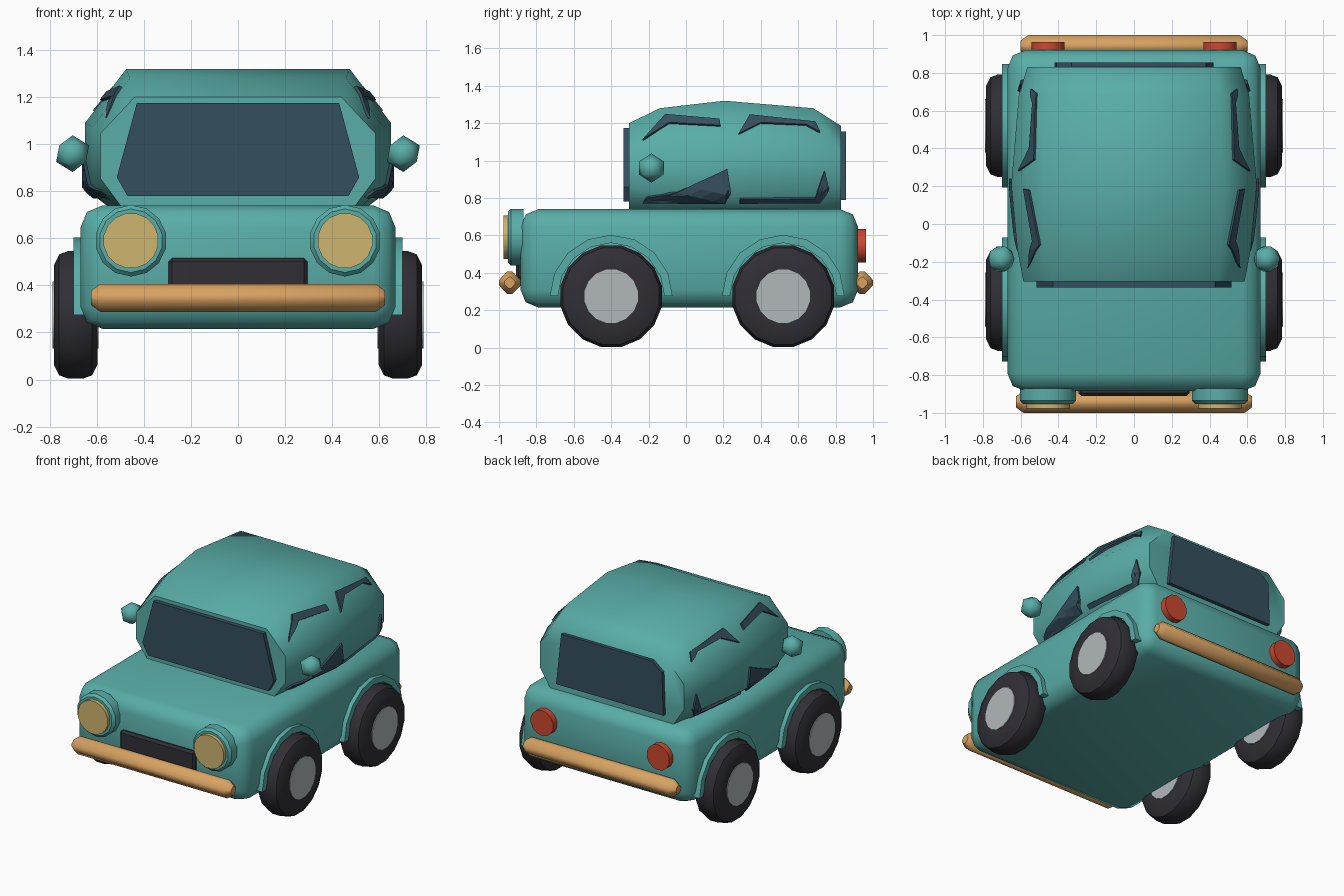
import bpy, bmesh, math
from mathutils import Vector, Matrix
from mathutils.bvhtree import BVHTree

if "Cube" in bpy.data.objects:
    bpy.data.objects.remove(bpy.data.objects["Cube"])


def colour(name, r, g, b):
    m = bpy.data.materials.new(name)
    m.diffuse_color = (r, g, b, 1)
    m.use_nodes = True
    m.node_tree.nodes["Principled BSDF"].inputs["Base Color"].default_value = m.diffuse_color
    return m


TEAL = colour("teal_paint", 0.10, 0.42, 0.39)
GLASS = colour("dark_glass", 0.036, 0.078, 0.112)
RUBBER = colour("rubber", 0.030, 0.028, 0.036)
STEEL = colour("hub_grey", 0.44, 0.48, 0.50)
GOLD = colour("bumper_gold", 0.68, 0.36, 0.12)
LAMP = colour("lamp_yellow", 0.62, 0.46, 0.16)
RED = colour("tail_red", 0.60, 0.065, 0.03)


def finish(bm, name, mat, angle=None):
    bmesh.ops.recalc_face_normals(bm, faces=bm.faces)
    me = bpy.data.meshes.new(name)
    bm.to_mesh(me)
    bm.free()
    ob = bpy.data.objects.new(name, me)
    bpy.context.collection.objects.link(ob)
    me.materials.append(mat)
    if angle:
        bpy.ops.object.select_all(action='DESELECT')
        ob.select_set(True)
        bpy.context.view_layer.objects.active = ob
        bpy.ops.object.shade_smooth_by_angle(angle=math.radians(angle))
    return ob


def loft(rings, closed_ends=True):
    """Skin a list of equal-sized point rings."""
    bm = bmesh.new()
    vs = [[bm.verts.new(p) for p in r] for r in rings]
    n = len(vs[0])
    for a, b in zip(vs, vs[1:]):
        for i in range(n):
            j = (i + 1) % n
            bm.faces.new((a[i], a[j], b[j], b[i]))
    if closed_ends:
        bm.faces.new(vs[0])
        bm.faces.new(vs[-1])
    return bm


def box(name, lo, hi, mat, bevel=0, seg=2, angle=None):
    bm = bmesh.new()
    bmesh.ops.create_cube(bm, size=1)
    lo, hi = Vector(lo), Vector(hi)
    for v in bm.verts:
        v.co = (lo + hi) / 2 + v.co * (hi - lo)
    if bevel:
        bmesh.ops.bevel(bm, geom=bm.edges[:], offset=bevel, segments=seg,
                        profile=0.5, affect='EDGES')
    return finish(bm, name, mat, angle)


def lathe(name, axis, centre, profile, n, mat, angle=40, turn=0.5):
    """Solid of revolution along x or y; profile is (offset, radius)."""
    rings = []
    for d, r in profile:
        ring = []
        for i in range(n):
            t = 2 * math.pi * (i + turn) / n
            u, w = r * math.cos(t), r * math.sin(t)
            ring.append(Vector(centre) + Vector((d, u, w) if axis == 'x' else (u, d, w)))
        rings.append(ring)
    return finish(loft(rings), name, mat, angle)


def plate(name, pts, y0, y1, mat):
    """Flat panel in the xz plane."""
    return finish(loft([[(x, y, z) for x, z in pts] for y in (y0, y1)]), name, mat)


# Lower body
box("body", (-0.67, -0.885, 0.215), (0.67, 0.92, 0.74), TEAL, 0.095, 2, 80)

# Cabin: octagonal sections along y (y, half width, top half width, top z)
rings = []
for y, w, tw, top in ((-0.305, 0.585, 0.44, 1.20), (-0.14, 0.617, 0.46, 1.28),
                      (0.205, 0.65, 0.475, 1.32), (0.68, 0.61, 0.455, 1.28),
                      (0.83, 0.565, 0.43, 1.185)):
    h = top - 0.95
    half = [(tw, top), (w, 0.95 + h * 0.38), (w, 0.95 - h * 0.38), (tw + 0.03, 0.70)]
    rings.append([(x, y, z) for x, z in half] + [(-x, y, z) for x, z in reversed(half)])
cabin = finish(loft(rings), "cabin", TEAL, 60)

# Windscreen and rear window
plate("windscreen", [(-0.43, 1.175), (0.43, 1.175), (0.515, 0.86), (0.47, 0.78),
                     (-0.47, 0.78), (-0.515, 0.86)], -0.335, -0.30, GLASS)
plate("rear_window", [(0.42, 0.79), (0.38, 1.155), (-0.33, 1.155), (-0.41, 1.09),
                      (-0.42, 0.79)], 0.82, 0.855, GLASS)

# Side glass pieces wrapped on the cabin flanks, as (y, z) outlines
tree_bm = bmesh.new()
tree_bm.from_mesh(cabin.data)
tree = BVHTree.FromBMesh(tree_bm)
pieces = {
    "front_upper_side_glass": [(-0.23, 1.11), (-0.11, 1.245), (0.18, 1.22), (0.185, 1.185),
                               (-0.09, 1.20)],
    "front_lower_side_glass": [(-0.23, 0.775), (-0.21, 0.805), (-0.05, 0.83), (0.22, 0.955),
                               (0.24, 0.83), (0.21, 0.775)],
    "rear_upper_side_glass": [(0.28, 1.14), (0.34, 1.243), (0.69, 1.205), (0.715, 1.15),
                              (0.64, 1.19), (0.40, 1.20)],
    "rear_lower_side_glass": [(0.285, 0.775), (0.29, 0.797), (0.69, 0.80), (0.74, 0.945),
                              (0.765, 0.84), (0.715, 0.775)],
}
for name, pts in pieces.items():
    for s, side in ((1, "right"), (-1, "left")):
        bm = bmesh.new()
        bm.faces.new([bm.verts.new((0, y, z)) for y, z in pts])
        bmesh.ops.triangulate(bm, faces=bm.faces[:])
        bmesh.ops.subdivide_edges(bm, edges=bm.edges[:], cuts=3, use_grid_fill=True)
        for v in bm.verts:
            hit = tree.ray_cast(Vector((2, v.co.y, v.co.z)), Vector((-1, 0, 0)))[0]
            v.co.x = s * ((hit.x if hit else 0.5) + 0.006)
        ob = finish(bm, name + "_" + side, GLASS)
        mod = ob.modifiers.new("thickness", 'SOLIDIFY')
        mod.thickness, mod.offset = 0.016, 0
tree_bm.free()

# Wheels, hubs and arches
for s, side in ((1, "right"), (-1, "left")):
    for y, end in ((-0.4, "front"), (0.52, "rear")):
        tag = "_" + end + "_" + side
        c = (s * 0.69, y, 0.275)
        lathe("tyre" + tag, 'x', c,
              [(-0.093, 0.15), (-0.093, 0.215), (-0.07, 0.262), (-0.03, 0.277),
               (0.03, 0.277), (0.07, 0.262), (0.093, 0.215), (0.093, 0.15)], 16, RUBBER, 40)
        lathe("hub" + tag, 'x', c, [(-0.098, 0.145), (0.098, 0.145)], 16, STEEL)
        arch = []
        for i in range(9):
            a = math.pi * i / 8
            arch.append([(s * x, y + r * math.cos(a), 0.275 + r * math.sin(a))
                         for x, r in ((0.60, 0.285), (0.70, 0.285), (0.70, 0.328), (0.60, 0.328))])
        finish(loft(arch), "wheel_arch" + tag, TEAL, 35)

    # Headlights and tail lights
    lathe("headlight_ring_" + side, 'y', (s * 0.455, 0, 0.59),
          [(-0.87, 0.152), (-0.935, 0.152), (-0.952, 0.135)], 14, TEAL, 35)
    lathe("headlight_" + side, 'y', (s * 0.455, 0, 0.59),
          [(-0.94, 0.118), (-0.977, 0.118)], 16, LAMP)
    lathe("tail_light_" + side, 'y', (s * 0.455, 0, 0.545),
          [(0.90, 0.09), (0.963, 0.09)], 14, RED)

    # Door mirror
    bm = bmesh.new()
    bmesh.ops.create_icosphere(bm, subdivisions=1, radius=0.078,
                               matrix=Matrix.Translation((s * 0.703, -0.185, 0.96)))
    finish(bm, "mirror_" + side, TEAL, 60)

# Grille
box("grille", (-0.295, -0.91, 0.36), (0.295, -0.84, 0.517), RUBBER, 0.015, 1)

# Bumpers: bars with a faceted profile and tapered ends
for name, y, w in (("front_bumper", -0.942, 0.625), ("rear_bumper", 0.942, 0.60)):
    bar = []
    for x, k in ((-w, 0.5), (-w + 0.04, 1), (w - 0.04, 1), (w, 0.5)):
        bar.append([(x, y + k * dy, 0.347 + k * dz) for dy, dz in
                    ((0.058, 0.014), (0.014, 0.06), (-0.014, 0.06), (-0.058, 0.014),
                     (-0.058, -0.014), (-0.014, -0.06), (0.014, -0.06), (0.058, -0.014))])
    finish(loft(bar), name, GOLD, 50)
